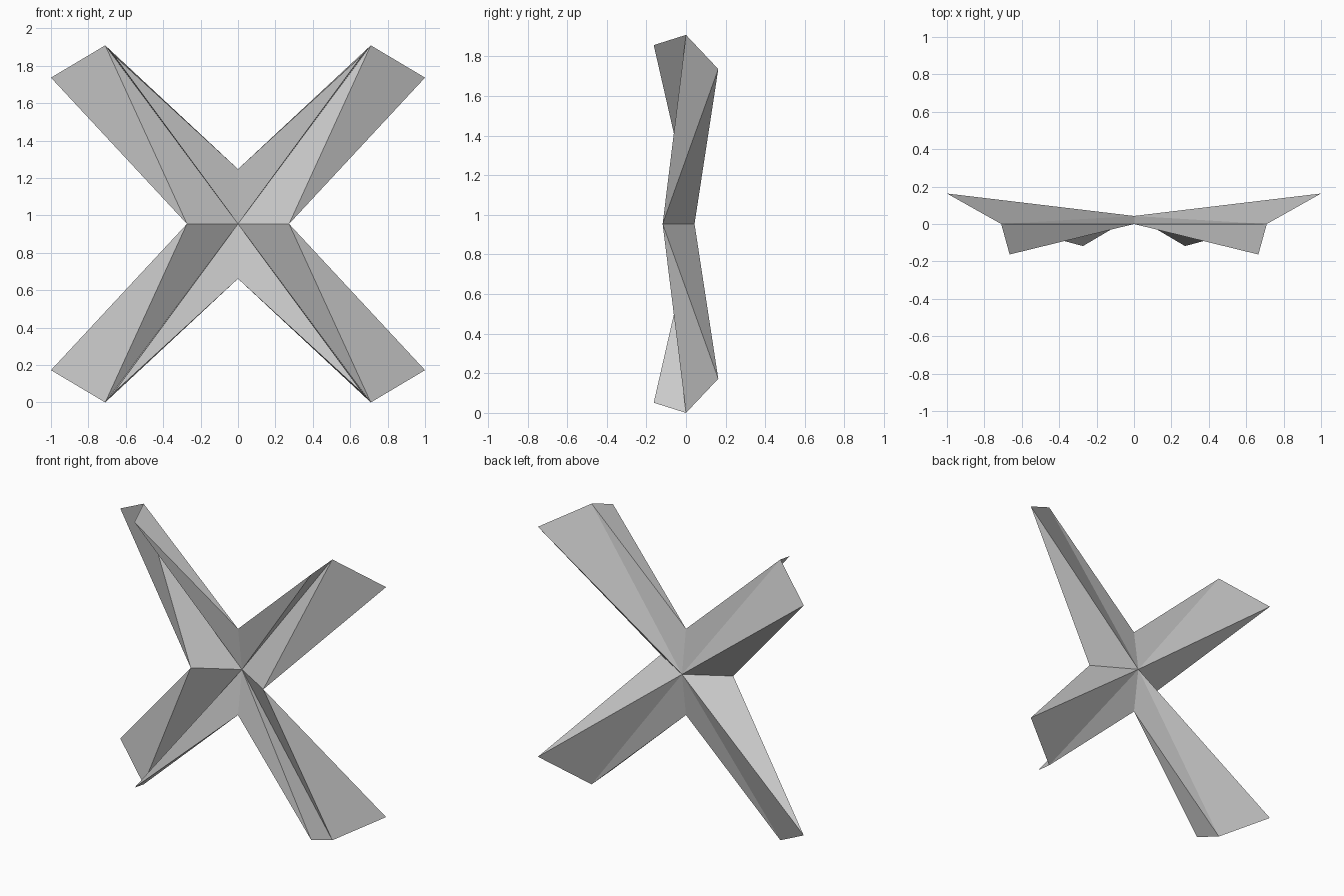
import bpy, bmesh
from mathutils import Vector

if "Cube" in bpy.data.objects:
    bpy.data.objects.remove(bpy.data.objects["Cube"])

MID_Z = 0.9545  # height of the centre of the cross

# Key points of one arm (upper right), relative to the centre of the cross
HUB = (0, 0.043, 0)            # centre point shared by all arms
RIDGE = (0.71, 0, 0.9545)      # tip of the fold line
SIDE_ROOT = (0.273, -0.118, 0)
SIDE_TIP = (1.0, 0.163, 0.782)
TOP_ROOT = (0, 0, 0.293)
TOP_TIP = (0.665, -0.163, 0.903)


def twisted_panel(name, root, tip):
    """Double-sided twisted panel between the fold line and an outer edge."""
    bm = bmesh.new()
    verts = [bm.verts.new(Vector(p)) for p in (HUB, RIDGE, tip, root)]
    hub, ridge, outer, inner = verts
    # front is folded along one diagonal, back along the other
    for tri in ((hub, inner, ridge), (inner, outer, ridge),
                (hub, outer, inner), (hub, ridge, outer)):
        bm.faces.new(tri)
    bmesh.ops.recalc_face_normals(bm, faces=bm.faces[:])
    mesh = bpy.data.meshes.new(name)
    bm.to_mesh(mesh)
    bm.free()
    obj = bpy.data.objects.new(name, mesh)
    bpy.context.collection.objects.link(obj)
    obj.location.z = MID_Z
    # repeat for all four arms
    mirror = obj.modifiers.new("four_arms", 'MIRROR')
    mirror.use_axis = (True, False, True)
    mirror.use_mirror_merge = False
    return obj


# Broad side panels and narrow inner panels of the four arms
twisted_panel("broad_arm_panels", SIDE_ROOT, SIDE_TIP)
twisted_panel("narrow_arm_panels", TOP_ROOT, TOP_TIP)
